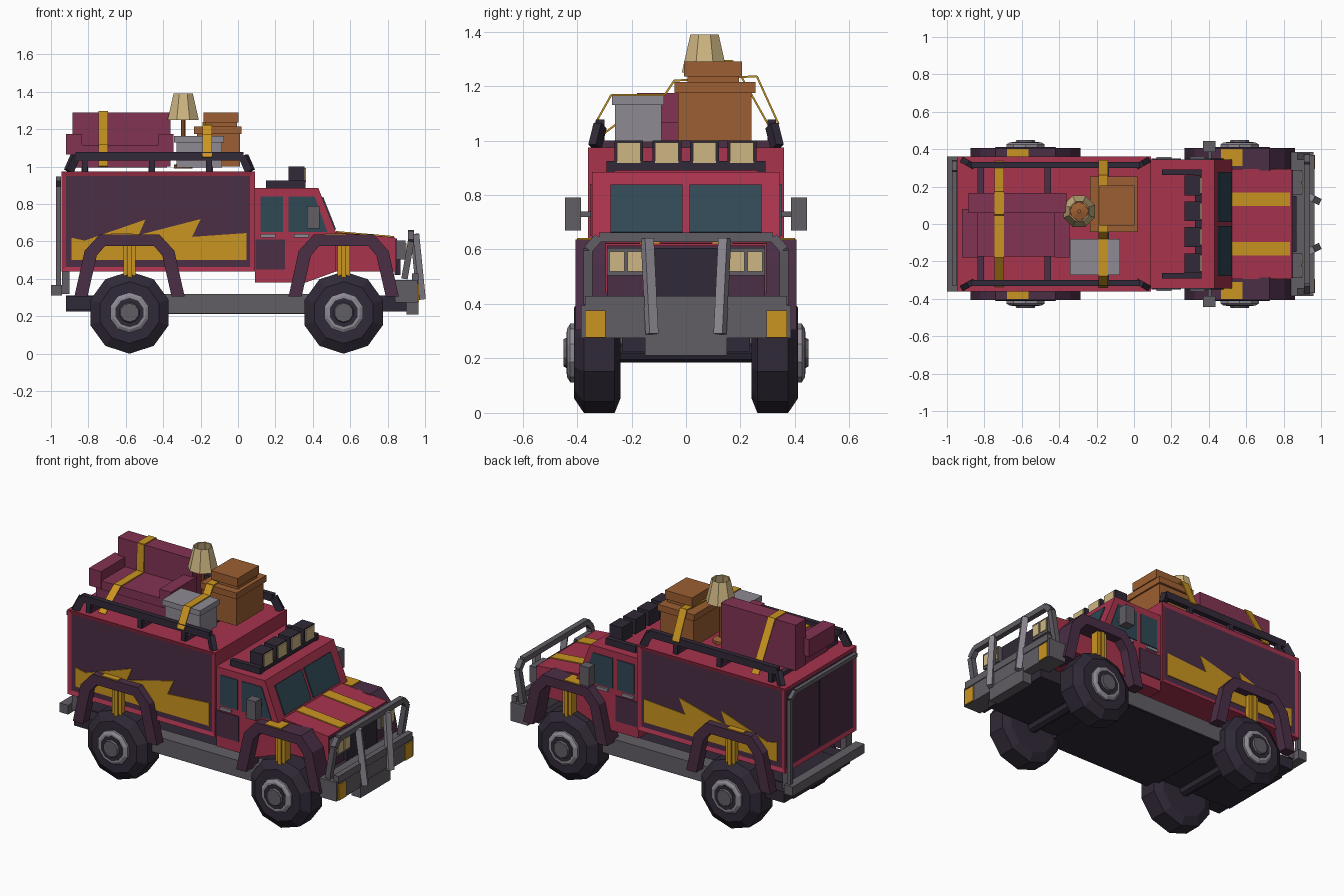
import bpy, bmesh, math
from mathutils import Vector

def lin(c):
    c /= 255
    return c / 12.92 if c < 0.04 else ((c + 0.055) / 1.055) ** 2.4

MATS = {}
for n, rgb in {"red": (168, 51, 77), "plum": (74, 46, 69), "dark": (48, 41, 55),
               "yellow": (202, 149, 33), "grey": (98, 94, 101), "light_grey": (143, 138, 148),
               "maroon": (131, 51, 83), "brown": (156, 95, 50), "cream": (206, 182, 130),
               "glass": (48, 72, 85)}.items():
    m = bpy.data.materials.new(n)
    m.diffuse_color = (*[lin(c) for c in rgb], 1)
    MATS[n] = m

# ---- shape helpers: each returns (vertices, faces) ----
def solid(pts, vec):
    n = len(pts)
    a = [Vector(p) for p in pts]
    vs = a + [p + Vector(vec) for p in a]
    fs = [tuple(range(n)), tuple(range(n, 2 * n))]
    fs += [(i, (i + 1) % n, n + (i + 1) % n, n + i) for i in range(n)]
    return vs, fs

def box(x0, x1, y0, y1, z0, z1):
    return solid([(x0, y0, z0), (x1, y0, z0), (x1, y1, z0), (x0, y1, z0)], (0, 0, z1 - z0))

def side(xz, y0, y1):
    return solid([(x, y0, z) for x, z in xz], (0, y1 - y0, 0))

def beam(a, b, w, h=None):
    h = h or w
    a, b = Vector(a), Vector(b)
    d = (b - a).normalized()
    s = d.cross(Vector((0, 0, 1)))
    s = s.normalized() if s.length > 0.01 else Vector((0, 1, 0))
    u = s.cross(d)
    q = [a + s * i * w / 2 + u * j * h / 2 for i, j in ((-1, -1), (1, -1), (1, 1), (-1, 1))]
    return solid(q, b - a)

def path(pts, w, h=None):
    return [beam(a, b, w, h) for a, b in zip(pts, pts[1:])]

def lathe(prof, c, axis, n, start=0.0, closed=True):
    vs, fs = [], []
    for r, t in prof:
        for i in range(n):
            g = start + 2 * math.pi * i / n
            u, v = r * math.cos(g), r * math.sin(g)
            vs.append(Vector(c) + Vector((u, t, v) if axis == 'y' else (u, v, t)))
    k = len(prof)
    for j in range(k - 1):
        fs += [(j * n + i, j * n + (i + 1) % n, (j + 1) * n + (i + 1) % n, (j + 1) * n + i) for i in range(n)]
    if closed:
        fs += [tuple(range(n)), tuple(range((k - 1) * n, k * n))]
    return vs, fs

def both(shapes):
    return shapes + [([Vector((v.x, -v.y, v.z)) for v in vs], fs) for vs, fs in shapes]

def part(name, mat, shapes):
    bm = bmesh.new()
    for vs, fs in shapes:
        bv = [bm.verts.new(v) for v in vs]
        for f in fs:
            bm.faces.new([bv[i] for i in f])
    bmesh.ops.recalc_face_normals(bm, faces=bm.faces)
    me = bpy.data.meshes.new(name)
    bm.to_mesh(me)
    bm.free()
    me.materials.append(MATS[mat])
    ob = bpy.data.objects.new(name, me)
    bpy.context.collection.objects.link(ob)
    return ob

# ---- cargo box with recessed plum panels on sides and back ----
cargo = part("cargo_box", "red", [box(-0.945, 0.09, -0.36, 0.36, 0.44, 0.975)])
cargo.data.materials.append(MATS["plum"])
bm = bmesh.new()
bm.from_mesh(cargo.data)
for f in [f for f in bm.faces if abs(f.normal.y) > 0.9 or f.normal.x < -0.9]:
    bmesh.ops.inset_individual(bm, faces=[f], thickness=0.035, depth=-0.008)
    f.material_index = 1
bm.to_mesh(cargo.data)
bm.free()
bolt = [(-0.89, 0.5), (-0.89, 0.62), (-0.82, 0.605), (-0.495, 0.717), (-0.53, 0.635), (-0.2, 0.72),
        (-0.245, 0.625), (0.045, 0.645), (0.045, 0.5)]
part("lightning_stripe", "yellow", both([side(bolt, -0.357, -0.35)]))
part("rear_door_seam", "dark", [box(-0.941, -0.936, -0.006, 0.006, 0.48, 0.94)])
part("rear_door_frame", "grey", path([(-0.96, 0.33, 0.34), (-0.96, 0.33, 0.9), (-0.96, 0.28, 0.935),
                                      (-0.96, -0.33, 0.935)], 0.025))
part("rear_bumper", "grey", [box(-1, -0.94, -0.36, 0.36, 0.31, 0.368)] +
     both([box(-0.94, -0.9, 0.26, 0.32, 0.32, 0.44)]))

# ---- cab and hood ----
part("cab", "red", [side([(0.09, 0.38), (0.09, 0.885), (0.43, 0.885), (0.525, 0.645), (0.525, 0.44),
                          (0.36, 0.38)], -0.345, 0.345)])
part("hood", "red", [side([(0.5, 0.44), (0.5, 0.652), (0.84, 0.622), (0.84, 0.44)], -0.295, 0.295)])
part("hood_stripes", "yellow", both([side([(0.525, 0.649), (0.525, 0.656), (0.835, 0.629), (0.835, 0.62)],
                                          0.095, 0.168)]))
part("side_windows", "glass", both([box(0.12, 0.24, 0.345, 0.35, 0.65, 0.84),
     side([(0.27, 0.65), (0.478, 0.65), (0.41, 0.84), (0.27, 0.84)], 0.345, 0.35)]))
part("door_panels", "plum", both([box(0.093, 0.25, 0.345, 0.351, 0.45, 0.61)]))
part("door_handles", "light_grey", both([box(0.12, 0.2, 0.345, 0.358, 0.622, 0.64),
                                         box(0.3, 0.38, 0.345, 0.358, 0.622, 0.64)]))
wx = lambda z: 0.43 + (0.885 - z) * 0.095 / 0.24
part("windshield", "glass", both([solid([(wx(z), y, z) for y, z in
     ((0.012, 0.662), (0.278, 0.662), (0.278, 0.835), (0.012, 0.835))], (0.006, 0, 0.003))]))
part("mirrors", "grey", both([box(0.37, 0.435, 0.385, 0.445, 0.67, 0.79),
                              box(0.395, 0.415, 0.34, 0.39, 0.72, 0.74)]))

# ---- front end ----
part("front_panel", "plum", [box(0.838, 0.85, -0.29, 0.29, 0.42, 0.615)])
part("grille", "dark", [box(0.85, 0.87, -0.15, 0.15, 0.42, 0.605)])
part("headlight_housings", "grey", both([box(0.85, 0.895, 0.155, 0.29, 0.505, 0.605)]))
part("headlights", "cream", both([box(0.895, 0.901, a, a + 0.055, 0.52, 0.592) for a in (0.16, 0.226)]))
part("front_bumper", "grey", [box(0.84, 0.96, -0.385, 0.385, 0.275, 0.395),
                              box(0.9, 0.965, -0.15, 0.15, 0.21, 0.3)])
part("bumper_markers", "yellow", both([box(0.96, 0.968, 0.295, 0.37, 0.277, 0.375)]))
part("bull_bar", "grey", both(path([(0.89, 0.36, 0.4), (0.925, 0.36, 0.6), (0.925, 0.32, 0.645),
                                    (0.925, 0, 0.645)], 0.034)) + [box(0.93, 0.965, -0.37, 0.37, 0.385, 0.43)])
part("bull_bar_uprights", "light_grey", both([beam((0.945, 0.142, 0.64), (0.98, 0.125, 0.29), 0.036)]))

# ---- wheels, arches and shocks ----
for tag, cx, ya in (("rear", -0.58, 0.34), ("front", 0.565, 0.285)):
    c = (cx, 0, 0.22)
    t0 = math.pi / 2
    part(tag + "_tires", "dark", both([lathe([(0.165, 0.24), (0.22, 0.262), (0.22, 0.375), (0.165, 0.412)],
                                             c, 'y', 10, t0)]))
    part(tag + "_rims", "light_grey", both([lathe([(0.108, 0.40), (0.108, 0.425), (0.09, 0.436)], c, 'y', 10, t0)]))
    part(tag + "_hub_rings", "dark", both([lathe([(0.078, 0.43), (0.078, 0.439)], c, 'y', 10, t0)]))
    part(tag + "_hub_caps", "grey", both([lathe([(0.06, 0.43), (0.05, 0.45)], c, 'y', 10, t0)]))
    part(tag + "_axle", "dark", [lathe([(0.035, -0.26), (0.035, 0.26)], c, 'y', 8)])
    half = [(0.295, 0.305), (0.24, 0.55), (0.16, 0.637)]
    inner = [(0.13, 0.577), (0.175, 0.525), (0.225, 0.305)]
    # arch is made of quad strips following the outer and inner outlines
    o = half + [(-x, z) for x, z in half[::-1]]
    i = inner[::-1] + [(-x, z) for x, z in inner]
    arch = [side([(cx + x, z) for x, z in (o[k], o[k + 1], i[k + 1], i[k])], ya, 0.405) for k in range(5)]
    part(tag + "_wheel_arches", "plum", both(arch))
    part(tag + "_arch_patches", "yellow", both([box(cx - 0.1, cx + 0.015, 0.362 if cx < 0 else 0.31,
                                                    0.4, 0.636, 0.643)]))
    part(tag + "_shocks", "yellow", both([box(cx - 0.033, cx + 0.033, 0.33, 0.385, 0.38, 0.59),
                                          box(cx - 0.012, cx + 0.012, 0.38, 0.395, 0.38, 0.59)]))

# ---- chassis ----
part("side_sills", "grey", both([box(-0.4, 0.4, 0.23, 0.33, 0.218, 0.32)]))
part("chassis_plate", "dark", [box(-0.92, 0.9, -0.235, 0.235, 0.225, 0.31),
                               box(-0.4, 0.4, -0.325, 0.325, 0.212, 0.219)] +
     both([box(-0.92, -0.77, 0.2, 0.33, 0.235, 0.305)]))

# ---- roof rack and lamp bar ----
rail = [(-0.905, 0.335, 0.975), (-0.87, 0.315, 1.055), (0.03, 0.315, 1.055), (0.065, 0.335, 0.975)]
part("rack_rails", "dark", both(path(rail, 0.032, 0.045) +
     [box(x, x + 0.03, 0.3, 0.33, 0.97, 1.05) for x in (-0.835, -0.475, -0.17)]))
part("rack_crossbars", "plum", [box(x, x + 0.035, -0.32, 0.32, 0.972, 1.0) for x in (-0.838, -0.478, -0.17)])
part("lamp_bar", "dark", both([box(0.15, 0.36, 0.262, 0.292, 0.885, 0.925)]) +
     [box(0.325, 0.36, -0.29, 0.29, 0.89, 0.925)])
lamp_y = (-0.21, -0.07, 0.068, 0.205)
part("roof_lamps", "dark", [box(0.27, 0.355, y - 0.053, y + 0.053, 0.905, 1.0) for y in lamp_y])
part("roof_lamp_lenses", "cream", [box(0.355, 0.363, y - 0.043, y + 0.043, 0.918, 0.993) for y in lamp_y])

# ---- luggage: sofa, boxes, standing lamp, straps ----
part("sofa", "maroon", [box(-0.885, -0.36, 0.06, 0.165, 1.0, 1.29), box(-0.87, -0.38, -0.165, 0.07, 0.995, 1.06),
                        box(-0.845, -0.41, -0.175, 0.07, 1.06, 1.115),
                        box(-0.88, -0.83, -0.165, 0.07, 1.0, 1.1), box(-0.92, -0.835, -0.18, 0.08, 1.065, 1.175),
                        box(-0.42, -0.36, -0.165, 0.07, 1.0, 1.1), box(-0.425, -0.345, -0.18, 0.08, 1.065, 1.175)])
part("brown_boxes", "brown", [box(-0.22, 0.01, -0.03, 0.24, 1.0, 1.18), box(-0.235, 0.02, -0.042, 0.255, 1.175, 1.215),
                              box(-0.175, -0.005, 0.005, 0.195, 1.215, 1.24),
                              box(-0.185, 0.003, -0.008, 0.205, 1.235, 1.29)])
part("grey_box", "light_grey", [box(-0.33, -0.085, -0.26, -0.09, 0.995, 1.13),
                                box(-0.342, -0.075, -0.272, -0.08, 1.13, 1.165)])
part("lamp_stand", "brown", [lathe([(0.05, 0.99), (0.05, 1.01), (0.011, 1.02), (0.011, 1.34)],
                                   (-0.293, 0.068, 0), 'z', 8)])
part("lamp_shade", "cream", [lathe([(0.09, 1.25), (0.056, 1.39), (0.05, 1.388), (0.083, 1.25), (0.09, 1.25)],
                                   (-0.293, 0.068, 0), 'z', 8, math.pi / 8, False)])
straps = ((-0.72, [(0.335, 1.0), (0.17, 1.293), (0.055, 1.293), (0.05, 1.119), (-0.178, 1.119), (-0.335, 1.0)]),
          (-0.165, [(0.34, 1.06), (0.26, 1.236), (-0.043, 1.22), (-0.078, 1.168), (-0.274, 1.168), (-0.34, 1.05)]))
part("straps", "yellow", [s for x, p in straps for s in path([(x, y, z) for y, z in p], 0.05, 0.007)])
